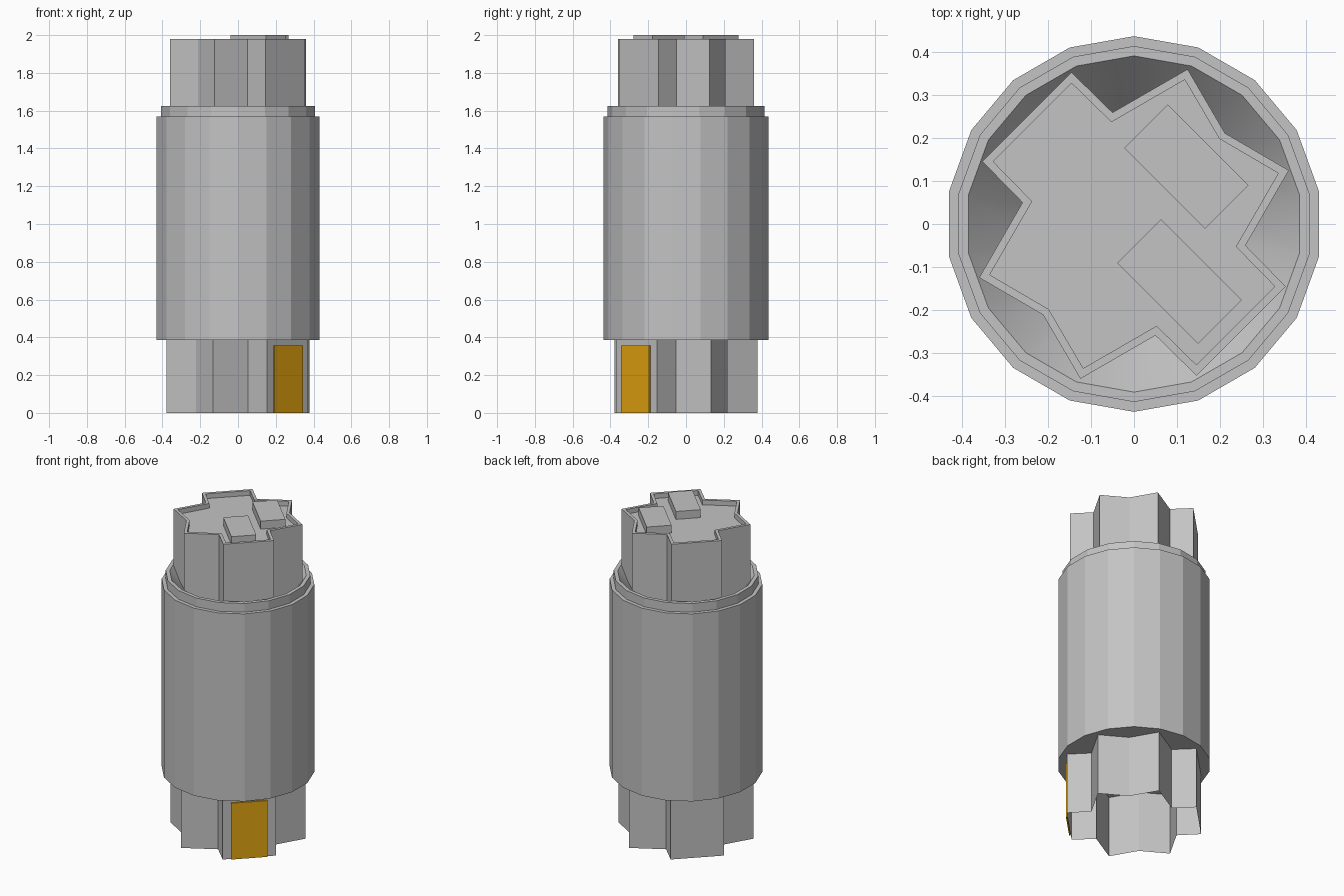
import bpy
import bmesh
import math
from mathutils import Matrix

cube = bpy.data.objects.get("Cube")
if cube:
    bpy.data.objects.remove(cube, do_unlink=True)


def material(name, rgb):
    mat = bpy.data.materials.new(name)
    mat.use_nodes = True
    color = (*rgb, 1.0)
    mat.diffuse_color = color
    mat.node_tree.nodes["Principled BSDF"].inputs["Base Color"].default_value = color
    return mat


grey = material("light grey", (0.55, 0.55, 0.55))
gold = material("gold", (0.78, 0.38, 0.005))


def finish(bm, name, mat):
    mesh = bpy.data.meshes.new(name)
    bm.to_mesh(mesh)
    bm.free()
    mesh.materials.append(mat)
    obj = bpy.data.objects.new(name, mesh)
    bpy.context.collection.objects.link(obj)
    return obj


def lathe(name, profile, mat, sides=18, smooth=False):
    """Faceted surface of revolution from (radius, height) pairs."""
    bm = bmesh.new()
    rings = []
    for r, z in profile:
        angles = [math.pi / 2 + math.tau * i / sides for i in range(sides)]
        rings.append([bm.verts.new((r * math.cos(a), r * math.sin(a), z)) for a in angles])
    for low, high in zip(rings, rings[1:]):
        for i in range(sides):
            j = (i + 1) % sides
            face = bm.faces.new((low[i], low[j], high[j], high[i]))
            face.smooth = smooth
    return finish(bm, name, mat)


# Six-armed plug outline: half of it, then the same half turned 180 degrees
half = [(0.26, -0.05), (0.361, 0.125), (0.212, 0.212), (0.125, 0.361),
        (-0.05, 0.26), (-0.146, 0.354), (-0.354, 0.146)]
outline = half + [(-x, -y) for x, y in half]


def plug(name, scale, z0, z1, rim=0.0, depth=0.0):
    """Thin-walled plug, open below, with an optional sunken top."""
    bm = bmesh.new()
    low, high = ([bm.verts.new((x * scale, y * scale, z)) for x, y in outline]
                 for z in (z0, z1))
    n = len(outline)
    for i in range(n):
        j = (i + 1) % n
        bm.faces.new((low[i], low[j], high[j], high[i]))
    top = bm.faces.new(high)
    if rim:
        bm.normal_update()
        bmesh.ops.inset_region(bm, faces=[top], thickness=rim, use_even_offset=True)
        floor = bmesh.ops.extrude_discrete_faces(bm, faces=[top])["faces"][0]
        bmesh.ops.translate(bm, verts=floor.verts, vec=(0, 0, -depth))
    return finish(bm, name, grey)


def turned_box(name, center, size, mat):
    """Box turned 45 degrees about z."""
    bm = bmesh.new()
    mat4 = (Matrix.Translation(center) @ Matrix.Rotation(-math.pi / 4, 4, "Z")
            @ Matrix.Diagonal((*size, 1)))
    bmesh.ops.create_cube(bm, size=1, matrix=mat4)
    return finish(bm, name, mat)


# Main barrel with stepped collar, then the smooth funnel inside the collar
lathe("barrel", [(0.25, 0.387), (0.438, 0.387), (0.438, 1.57), (0.415, 1.57),
                 (0.415, 1.625), (0.392, 1.625)], grey)
lathe("collar_funnel", [(0.392, 1.625), (0.24, 1.45)], grey, smooth=True)

# Plugs at both ends
plug("lower_plug", 1.05, 0.0, 0.6)
plug("upper_plug", 1.0, 1.4, 1.98, rim=0.018, depth=0.03)

# Two contact blocks on the sunken top
for side, x, y in (("back", 0.122, 0.134), ("front", 0.106, -0.134)):
    turned_box(side + "_contact_block", (x, y, 1.97), (0.266, 0.144, 0.06), grey)

# Gold plate set through the wall of the wide lower facet
reach = 0.266
turned_plate = turned_box("gold_plate", (reach, -reach - 0.001, 0.178),
                          (0.009, 0.212, 0.355), gold)
